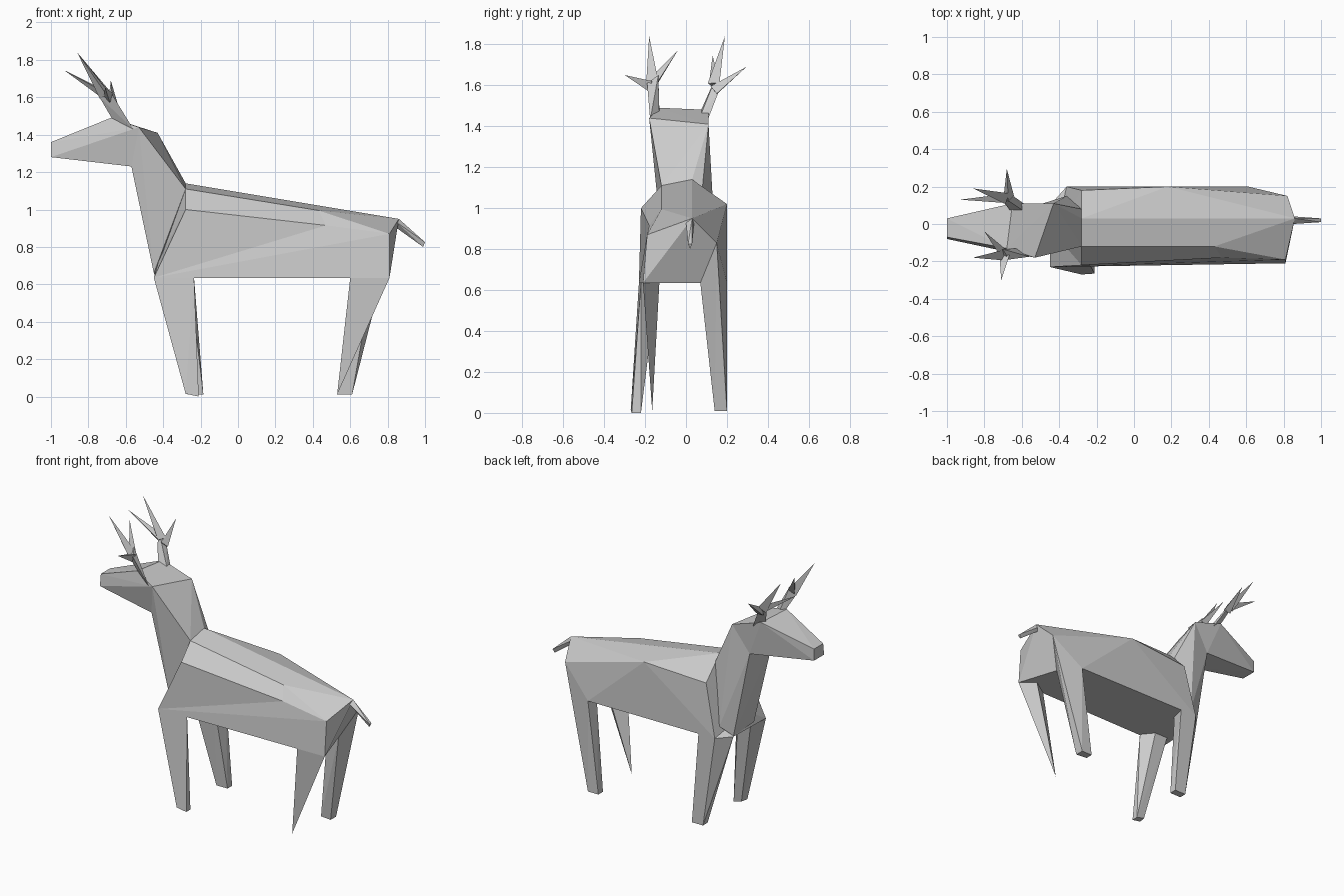
import bpy, bmesh
from mathutils import Vector

if "Cube" in bpy.data.objects:
    bpy.data.objects.remove(bpy.data.objects["Cube"])

hide = bpy.data.materials.new("plain_grey")
hide.diffuse_color = (0.6, 0.6, 0.6, 1)
hide.use_nodes = True
hide.node_tree.nodes["Principled BSDF"].inputs["Base Color"].default_value = hide.diffuse_color


def finish(name, bm):
    bmesh.ops.recalc_face_normals(bm, faces=bm.faces)
    me = bpy.data.meshes.new(name)
    bm.to_mesh(me)
    bm.free()
    me.materials.append(hide)
    ob = bpy.data.objects.new(name, me)
    bpy.context.collection.objects.link(ob)
    return ob


def hull(name, *groups):
    # One faceted solid per group of corner points, joined in a single object
    bm = bmesh.new()
    for pts in groups:
        vs = [bm.verts.new(p) for p in pts]
        res = bmesh.ops.convex_hull(bm, input=vs)
        junk = {v for v in res["geom_interior"] + res["geom_unused"]
                if isinstance(v, bmesh.types.BMVert)}
        bmesh.ops.delete(bm, geom=list(junk), context='VERTS')
    return finish(name, bm)


def tine(a, b, r):
    # Corner points of a three-sided spike from a to b
    a, b = Vector(a), Vector(b)
    d = (b - a).normalized()
    u = d.cross(Vector((0.3, 1, 0.1))).normalized()
    w = d.cross(u)
    return [a + k * r for k in (u, -0.5 * u + 0.87 * w, -0.5 * u - 0.87 * w)] + [b]


# Torso corners
withers, withers_r = (-.28, .03, 1.14), (-.28, -.12, 1.11)
shoulder_r, shoulder_l = (-.28, -.22, 1.0), (-.28, .18, .99)
back_r, flank_r, flank_l = (.43, -.12, .995), (.47, -.18, .915), (.18, .2, 1.02)
rump, hip_r, hip_l = (.86, .03, .95), (.81, -.19, .87), (.82, .15, .83)
thigh_r, thigh_m, thigh_l = (.81, -.21, .635), (.72, .07, .635), (.61, .2, .635)
chest_r, chest_m, chest_l = (-.45, -.23, .635), (-.44, .11, .635), (-.36, .2, .635)
breast = (-.42, -.06, .74)

# Torso faces
right_side = [
    (withers, withers_r, back_r, rump), (withers_r, shoulder_r, flank_r, back_r),
    (back_r, flank_r, hip_r), (back_r, hip_r, rump),
    (shoulder_r, chest_r, flank_r), (chest_r, hip_r, flank_r),
    (chest_r, thigh_r, hip_r)]
left_side = [
    (withers, rump, flank_l), (rump, hip_l, flank_l),
    (withers, flank_l, shoulder_l), (flank_l, hip_l, thigh_l),
    (flank_l, thigh_l, chest_l), (flank_l, chest_l, shoulder_l)]
rear_and_belly = [
    (rump, hip_r, thigh_r), (rump, thigh_r, thigh_m, hip_l),
    (hip_l, thigh_m, thigh_l),
    (chest_r, chest_m, chest_l, thigh_l, thigh_m, thigh_r)]
rim = [withers, withers_r, shoulder_r, chest_r, chest_m, chest_l, shoulder_l]
front = [(breast, a, b) for a, b in zip(rim, rim[1:] + rim[:1])]

bm = bmesh.new()
corner = {}
for face in right_side + left_side + rear_and_belly + front:
    for p in face:
        if p not in corner:
            corner[p] = bm.verts.new(p)
    bm.faces.new([corner[p] for p in face])
finish("torso", bm)

# Neck and head share the poll and jaw corners
poll = [(-.53, -.18, 1.44), (-.43, .11, 1.41)]
jaw = [(-.57, -.13, 1.23), (-.55, .09, 1.23)]
hull("neck", poll + jaw + [
    withers, withers_r, (-.28, .08, 1.1),
    (-.45, -.1, .66), (-.44, .11, .64), (-.36, .15, .7)])
hull("head", poll + jaw + [
    (-.68, -.13, 1.49), (-.65, .11, 1.48),
    (-1, -.07, 1.36), (-1, .03, 1.36), (-1, -.08, 1.28), (-1, .03, 1.28)])

# Legs, each tapering to a small foot
hull("front_leg_right", [
    chest_r, (-.235, -.22, .635), (-.30, -.14, .635), (-.40, -.14, .635),
    (-.28, -.27, .015), (-.21, -.265, 0), (-.21, -.22, 0), (-.27, -.22, .015)])
hull("front_leg_left", [
    chest_m, chest_l, (-.235, .2, .635), (-.26, .1, .635),
    (-.27, .15, .01), (-.27, .2, .01), (-.185, .2, .01), (-.185, .15, .01)])
hull("hind_leg_right", [
    thigh_r, (.6, -.21, .635), (.72, -.13, .635), (.53, -.165, .01)])
hull("hind_leg_left", [
    hip_l, thigh_m, thigh_l, (.6, .12, .635),
    (.53, .15, .01), (.53, .2, .01), (.61, .14, .01), (.61, .2, .01)])

# Tail
hull("tail", [
    rump, (.85, 0, .93), (.85, .03, .9), (.86, .04, .92),
    (1, .03, .825), (1, .01, .825), (.99, .02, .8)])

# Antlers: a tapering beam, then three points from the fork
hull("antler_right",
     [(-.67, -.13, 1.48), (-.56, -.175, 1.43), (-.62, -.13, 1.45),
      (-.74, -.15, 1.6), (-.67, -.19, 1.61), (-.70, -.135, 1.65)],
     tine((-.71, -.16, 1.61), (-.86, -.18, 1.84), .035),
     tine((-.71, -.15, 1.62), (-.80, -.04, 1.77), .028),
     tine((-.69, -.17, 1.60), (-.71, -.30, 1.65), .032))
hull("antler_left",
     [(-.66, .07, 1.47), (-.59, .07, 1.45), (-.59, .11, 1.44),
      (-.70, .12, 1.57), (-.66, .16, 1.57), (-.71, .15, 1.65)],
     tine((-.69, .14, 1.60), (-.86, .19, 1.84), .035),
     tine((-.70, .14, 1.61), (-.93, .13, 1.745), .028),
     tine((-.67, .14, 1.57), (-.68, .295, 1.69), .032))
